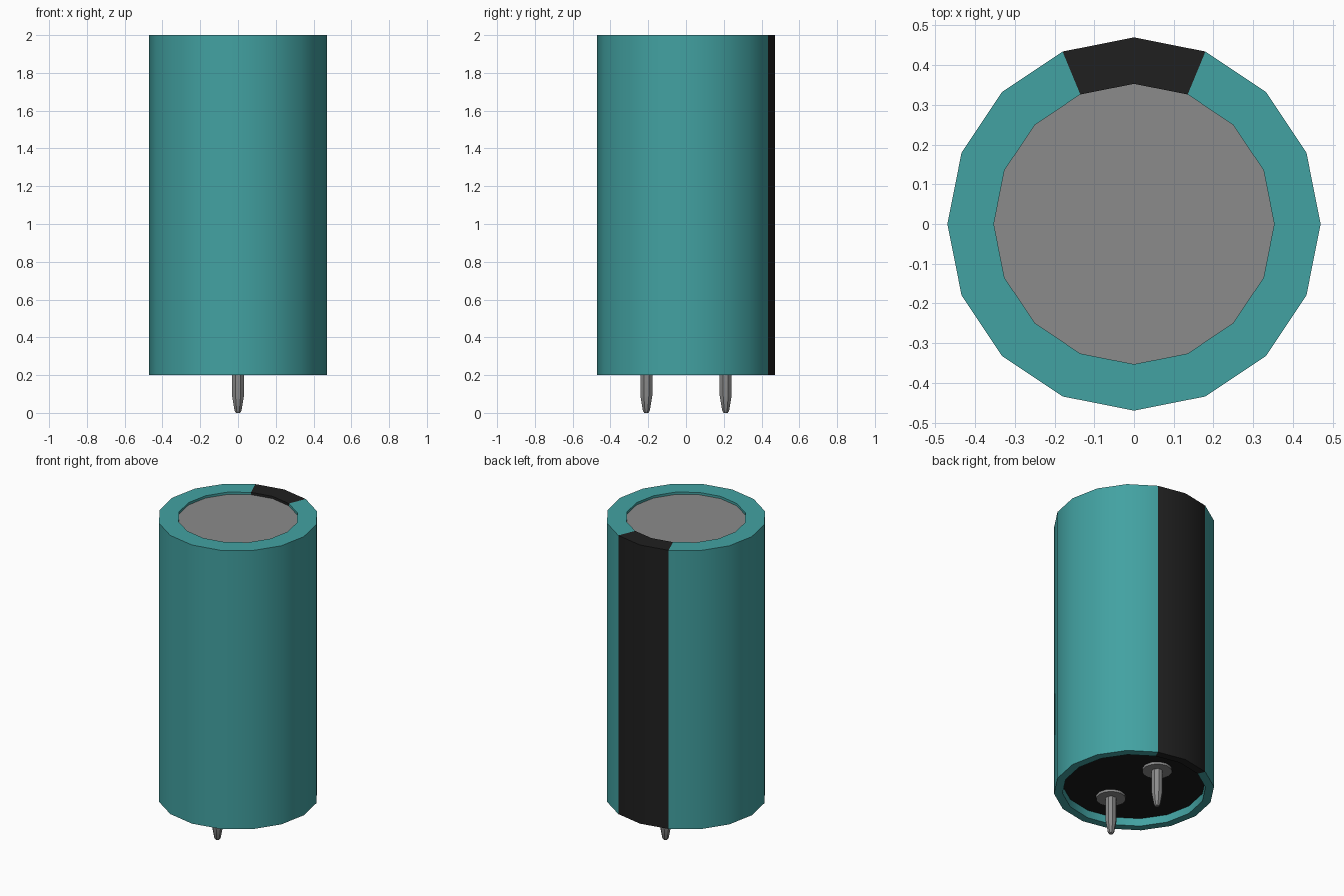
import bpy, bmesh, math

if "Cube" in bpy.data.objects:
    bpy.data.objects.remove(bpy.data.objects["Cube"])


def material(name, rgb):
    m = bpy.data.materials.new(name)
    m.use_nodes = True
    m.diffuse_color = (*rgb, 1)
    m.node_tree.nodes["Principled BSDF"].inputs["Base Color"].default_value = (*rgb, 1)
    return m


teal = material("teal sleeve", (0.055, 0.36, 0.36))
black = material("black stripe", (0.014, 0.014, 0.014))
seal = material("black seal", (0.01, 0.01, 0.01))
grey = material("grey metal", (0.26, 0.26, 0.26))


def lathe(name, profile, sides, mats, cap_ends=False, centre=(0, 0), rule=None, turn=0):
    """Revolve (radius, z) points around the vertical axis."""
    bm = bmesh.new()
    rings = []
    for r, z in profile:
        angles = [math.tau * i / sides + turn for i in range(sides)]
        rings.append([bm.verts.new((centre[0] + r * math.cos(a),
                                    centre[1] + r * math.sin(a), z)) for a in angles])
    for low, high in zip(rings, rings[1:]):
        for i in range(sides):
            j = (i + 1) % sides
            face = bm.faces.new((low[i], low[j], high[j], high[i]))
            if rule:
                face.material_index = rule(i)
    if cap_ends:
        bm.faces.new(list(reversed(rings[0])))
        bm.faces.new(rings[-1])
    mesh = bpy.data.meshes.new(name)
    bm.to_mesh(mesh)
    bm.free()
    obj = bpy.data.objects.new(name, mesh)
    bpy.context.collection.objects.link(obj)
    for m in mats:
        mesh.materials.append(m)
    bpy.ops.object.select_all(action="DESELECT")
    obj.select_set(True)
    bpy.context.view_layer.objects.active = obj
    bpy.ops.object.shade_smooth_by_angle(angle=math.radians(35))
    return obj


# Sleeve with rolled-in rims; the two segments at the back form the stripe
lathe("sleeve", [(0.42, 0.25), (0.42, 0.2), (0.47, 0.2), (0.47, 2), (0.353, 2), (0.353, 1.98)],
      16, [teal, black], rule=lambda i: int(i in (3, 4)))

# Metal top and rubber bottom
lathe("top_plate", [(0.353, 1.96), (0.353, 1.985)], 16, [grey], cap_ends=True)
lathe("bottom_seal", [(0.42, 0.25), (0.42, 0.28)], 16, [seal], cap_ends=True)

# Leads with collars where they leave the seal
for name, y in (("front", -0.21), ("back", 0.21)):
    lathe(name + "_collar", [(0.088, 0.235), (0.088, 0.255)], 12, [grey],
          cap_ends=True, centre=(0, y))
    lathe(name + "_lead", [(0.012, 0), (0.02, 0.012), (0.034, 0.09), (0.034, 0.25)], 8,
          [grey], cap_ends=True, centre=(0, y), turn=math.pi / 8)
